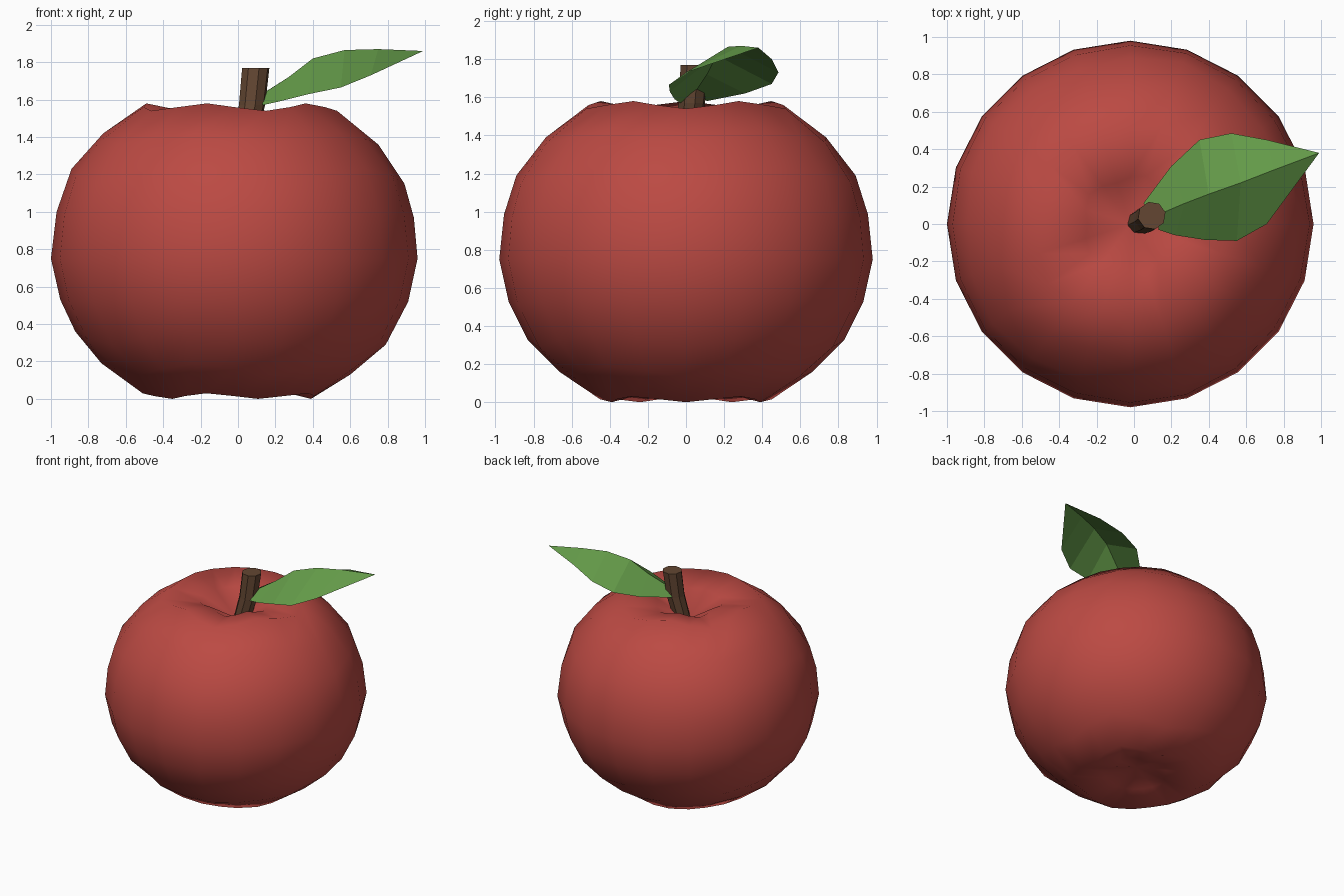
import bpy, bmesh
from math import cos, sin, pi, tau
from mathutils import Vector

cube = bpy.data.objects.get("Cube")
if cube:
    bpy.data.objects.remove(cube, do_unlink=True)


def material(name, rgb):
    mat = bpy.data.materials.new(name)
    mat.use_nodes = True
    mat.diffuse_color = (*rgb, 1)
    mat.node_tree.nodes["Principled BSDF"].inputs["Base Color"].default_value = (*rgb, 1)
    return mat


def build(name, bm, mat, smooth=False):
    mesh = bpy.data.meshes.new(name)
    for face in bm.faces:
        face.smooth = smooth
    bm.to_mesh(mesh)
    bm.free()
    mesh.materials.append(mat)
    obj = bpy.data.objects.new(name, mesh)
    bpy.context.collection.objects.link(obj)
    return obj


def bridge(bm, lower, upper):
    count = len(lower)
    for i in range(count):
        j = (i + 1) % count
        bm.faces.new((lower[i], lower[j], upper[j], upper[i]))


def cap(bm, ring, tip, flip=False):
    for i in range(len(ring)):
        a, b = ring[i], ring[(i + 1) % len(ring)]
        bm.faces.new((b, a, tip) if flip else (a, b, tip))


red = material("apple red", (0.50, 0.068, 0.056))
brown = material("stem brown", (0.125, 0.062, 0.032))
green = material("leaf green", (0.125, 0.32, 0.065))

# Fruit: revolved profile with five soft lobes (radius, height, lobe radius, lobe height)
profile = [
    (0.23, 0.06, 0.02, 0.01),
    (0.45, 0.015, 0.04, 0.015),
    (0.665, 0.16, 0.045, 0.03),
    (0.83, 0.325, 0.02, 0.035),
    (0.93, 0.525, 0, 0.005),
    (0.98, 0.75, 0, 0),
    (0.955, 0.985, -0.005, 0.015),
    (0.89, 1.19, -0.02, 0.04),
    (0.735, 1.39, -0.035, 0.03),
    (0.51, 1.56, -0.04, 0.02),
    (0.25, 1.52, -0.02, 0.01),
]
SIDES = 20
CENTRE = -0.02
bm = bmesh.new()
rings = []
for radius, height, lobe_r, lobe_z in profile:
    ring = []
    for i in range(SIDES):
        angle = tau * i / SIDES
        lobe = cos(5 * (angle - pi))
        r = radius + lobe_r * lobe
        ring.append(bm.verts.new((CENTRE + r * cos(angle), r * sin(angle),
                                  height + lobe_z * lobe)))
    rings.append(ring)
for lower, upper in zip(rings, rings[1:]):
    bridge(bm, lower, upper)
cap(bm, rings[0], bm.verts.new((CENTRE, 0, 0.12)), flip=True)
cap(bm, rings[-1], bm.verts.new((CENTRE, 0, 1.38)))
build("fruit", bm, red, smooth=True)

# Stem: leaning eight-sided tube that widens towards the top
bm = bmesh.new()
rings = []
for centre, radius in (((0.02, 0.005, 1.34), 0.065),
                       ((0.075, 0.03, 1.57), 0.072),
                       ((0.095, 0.045, 1.77), 0.075)):
    rings.append([bm.verts.new(Vector(centre) + radius * Vector(
        (cos(tau * (i + 0.3) / 8), sin(tau * (i + 0.3) / 8), 0))) for i in range(8)])
for lower, upper in zip(rings, rings[1:]):
    bridge(bm, lower, upper)
bm.faces.new(rings[-1])
bm.faces.new(rings[0][::-1])
build("stem", bm, brown)

# Leaf: folded sheet, each row runs back edge, midrib, front edge
rows = [
    ((0.05, 0.11, 1.58), (0.13, 0.05, 1.63), (0.13, -0.03, 1.57)),
    ((0.20, 0.31, 1.62), (0.27, 0.11, 1.72), (0.22, -0.06, 1.59)),
    ((0.35, 0.45, 1.67), (0.40, 0.16, 1.82), (0.38, -0.085, 1.63)),
    ((0.52, 0.485, 1.73), (0.57, 0.22, 1.865), (0.55, -0.09, 1.665)),
    ((0.71, 0.45, 1.80), (0.75, 0.29, 1.87), (0.71, 0, 1.73)),
]
bm = bmesh.new()
grid = [[bm.verts.new(p) for p in row] for row in rows]
tip = bm.verts.new((0.99, 0.38, 1.86))
for a, b in zip(grid, grid[1:]):
    for k in (0, 1):
        bm.faces.new((a[k], a[k + 1], b[k + 1], b[k]))
for k in (0, 1):
    bm.faces.new((grid[-1][k], grid[-1][k + 1], tip))
build("leaf", bm, green)
